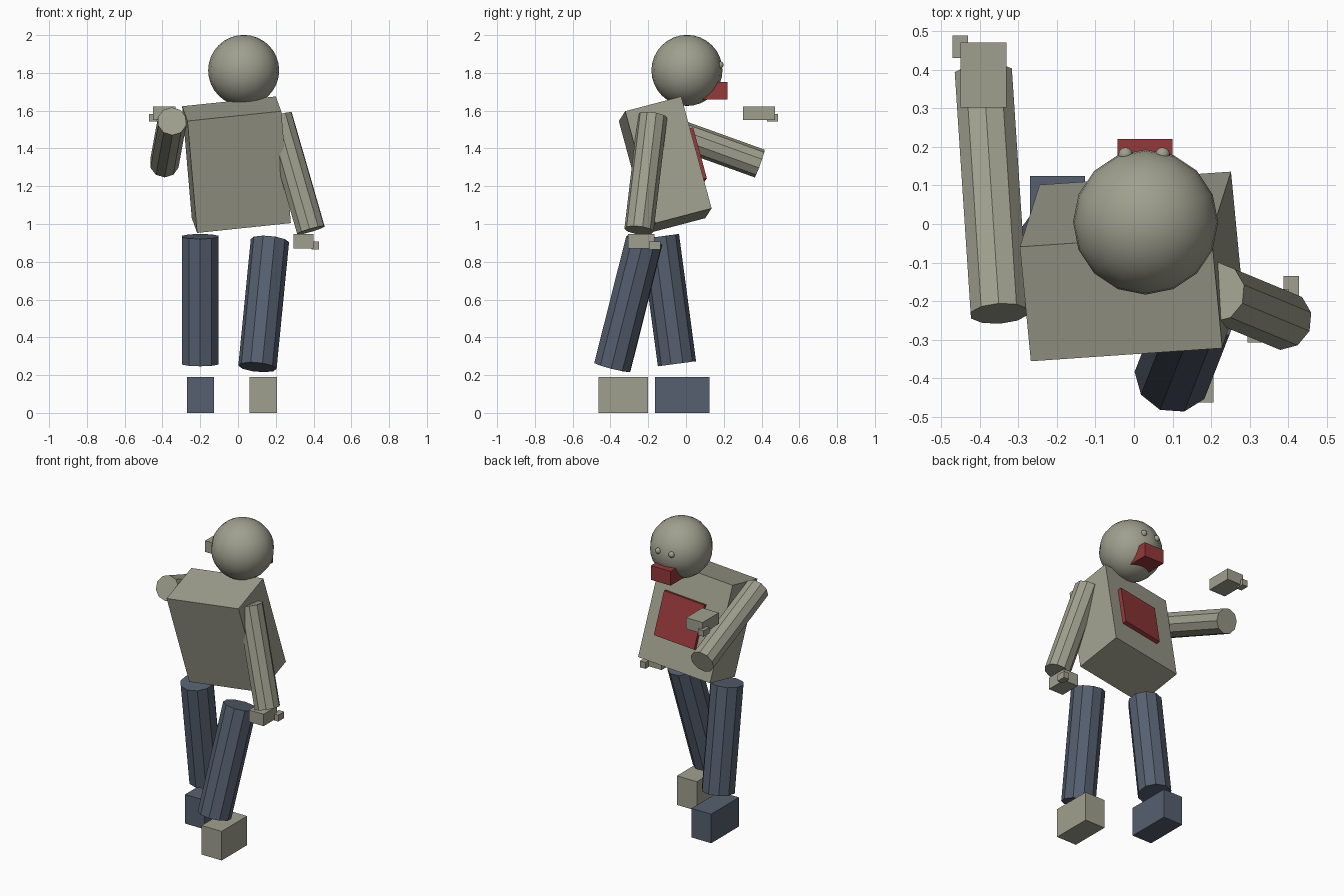
import bpy
from mathutils import Matrix, Vector

if "Cube" in bpy.data.objects:
    bpy.data.objects.remove(bpy.data.objects["Cube"], do_unlink=True)


def make_material(name, colour):
    mat = bpy.data.materials.new(name)
    mat.use_nodes = True
    mat.diffuse_color = (*colour, 1)
    mat.node_tree.nodes["Principled BSDF"].inputs["Base Color"].default_value = (*colour, 1)
    return mat


GREY = make_material("warm grey", (0.35, 0.35, 0.275))
BLUE = make_material("slate blue", (0.093, 0.117, 0.162))
RED = make_material("dark red", (0.30, 0.04, 0.042))


def finish(name, mat):
    obj = bpy.context.object
    obj.name = obj.data.name = name
    obj.data.materials.append(mat)
    return obj


def box(name, low, high, mat):
    """Axis-aligned box between two corners."""
    low, high = Vector(low), Vector(high)
    bpy.ops.mesh.primitive_cube_add(size=1)
    obj = finish(name, mat)
    obj.matrix_world = Matrix.LocRotScale((low + high) / 2, None, high - low)
    return obj


def limb(name, top, bottom, radius, mat):
    """Ten-sided cylinder between two points."""
    top, bottom = Vector(top), Vector(bottom)
    axis = top - bottom
    bpy.ops.mesh.primitive_cylinder_add(vertices=10, radius=radius, depth=axis.length)
    obj = finish(name, mat)
    obj.matrix_world = Matrix.LocRotScale((top + bottom) / 2, axis.to_track_quat("Z", "Y"), None)
    return obj


def ball(name, centre, radius, segments, rings, mat):
    bpy.ops.mesh.primitive_uv_sphere_add(segments=segments, ring_count=rings,
                                         radius=radius, location=centre)
    bpy.ops.object.shade_smooth()
    return finish(name, mat)


# Leaning torso with a chest plate in the same frame
x_axis = Vector((0.496, 0.034, 0.052)).normalized()
z_axis = Vector((-0.052, -0.161, 0.593)).normalized()
y_axis = z_axis.cross(x_axis).normalized()
z_axis = x_axis.cross(y_axis)
lean = Matrix((x_axis, y_axis, z_axis)).transposed().to_4x4()
lean.translation = (-0.008, -0.11, 1.314)
torso = box("torso", (-0.25, -0.154, -0.308), (0.25, 0.154, 0.308), GREY)
plate = box("chest_plate", (-0.11, 0.13, -0.14), (0.17, 0.179, 0.14), RED)
for part in (torso, plate):
    part.matrix_world = lean @ part.matrix_basis

# Head, eyes and mouth
ball("head", (0.03, 0.005, 1.813), 0.188, 16, 16, GREY)
for side, x in (("right", -0.022), ("left", 0.074)):
    ball(side + "_eye", (x, 0.18, 1.842), 0.019, 12, 8, GREY)
box("mouth", (-0.043, 0.06, 1.66), (0.1, 0.22, 1.753), RED)

# Arms
limb("right_arm", (-0.349, -0.232, 1.544), (-0.39, 0.39, 1.32), 0.078, GREY)
limb("left_arm", (0.212, -0.177, 1.57), (0.386, -0.249, 0.967), 0.078, GREY)

# Hands and thumbs
box("right_hand", (-0.449, 0.302, 1.55), (-0.33, 0.47, 1.623), GREY)
box("right_thumb", (-0.47, 0.43, 1.542), (-0.43, 0.488, 1.582), GREY)
box("left_hand", (0.294, -0.307, 0.87), (0.4, -0.168, 0.948), GREY)
box("left_thumb", (0.388, -0.195, 0.865), (0.428, -0.135, 0.907), GREY)

# Legs
limb("right_leg", (-0.2, -0.138, 0.934), (-0.2, -0.048, 0.26), 0.102, BLUE)
limb("left_leg", (0.169, -0.221, 0.912), (0.103, -0.39, 0.242), 0.102, BLUE)

# Feet
box("right_foot", (-0.269, -0.163, 0), (-0.127, 0.124, 0.19), BLUE)
box("left_foot", (0.061, -0.463, 0), (0.206, -0.2, 0.19), GREY)
